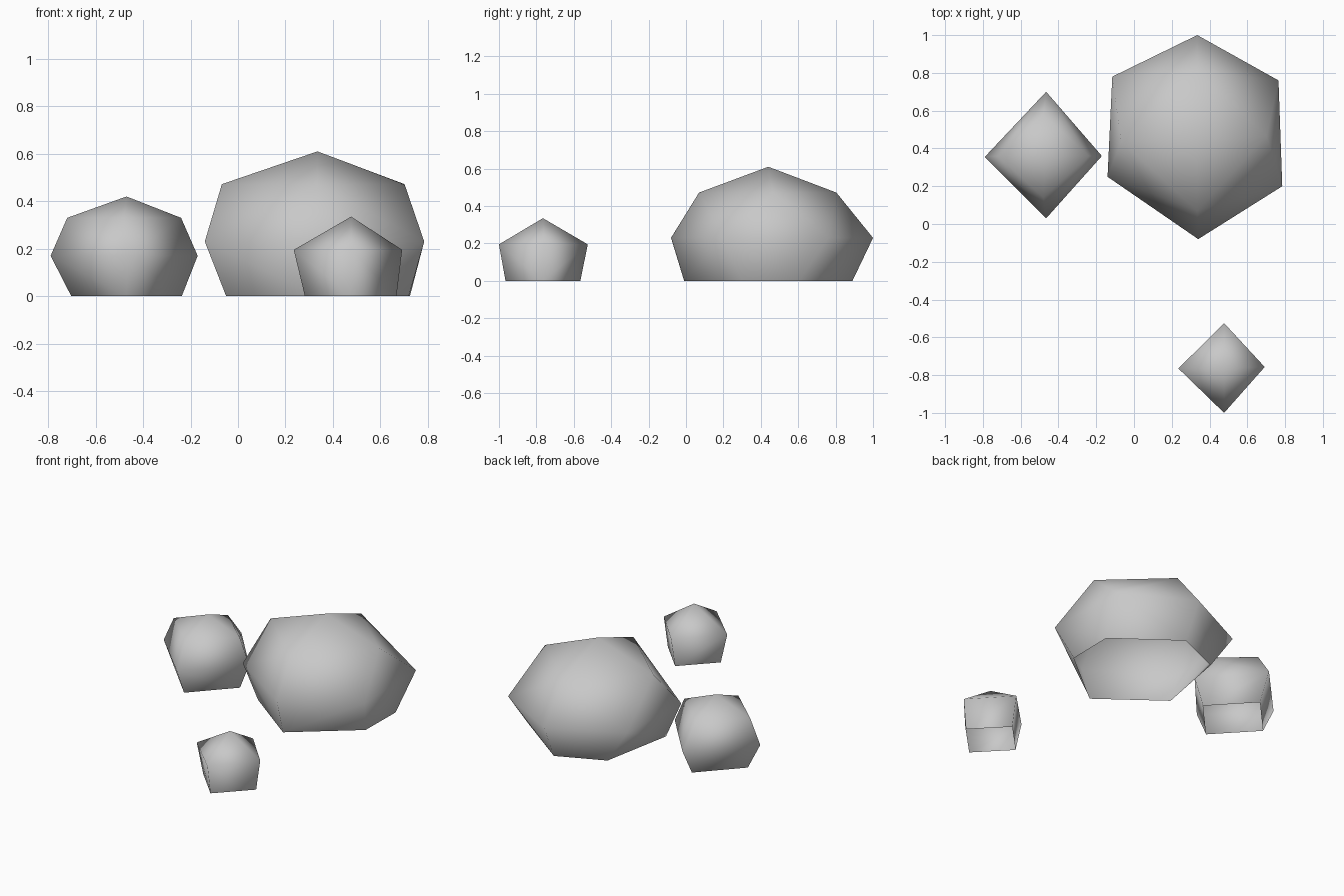
import bpy
import bmesh

cube = bpy.data.objects.get("Cube")
if cube:
    bpy.data.objects.remove(cube, do_unlink=True)

stone = bpy.data.materials.new("stone grey")
stone.use_nodes = True
colour = (0.58, 0.58, 0.58, 1)
stone.diffuse_color = colour
stone.node_tree.nodes["Principled BSDF"].inputs["Base Color"].default_value = colour


def diamond(cx, cy, rx, ry):
    """Four points around a centre."""
    return [(cx + rx, cy), (cx, cy + ry), (cx - rx, cy), (cx, cy - ry)]


def boulder(name, peak, *rings):
    """Smooth faceted shell, open underneath; rings are (height, points) from the ground up."""
    bm = bmesh.new()
    bm.verts.new(peak)
    for z, points in rings:
        for x, y in points:
            bm.verts.new((x, y, z))
    bmesh.ops.convex_hull(bm, input=bm.verts)
    bmesh.ops.recalc_face_normals(bm, faces=bm.faces)
    # Open the underside
    under = [f for f in bm.faces if all(v.co.z < 0.001 for v in f.verts)]
    bmesh.ops.delete(bm, geom=under, context='FACES')
    for f in bm.faces:
        f.smooth = True
    mesh = bpy.data.meshes.new(name)
    bm.to_mesh(mesh)
    bm.free()
    mesh.materials.append(stone)
    bpy.context.collection.objects.link(bpy.data.objects.new(name, mesh))


# Large six-sided boulder: foot, girth, shoulder
boulder("large_boulder", (0.335, 0.44, 0.61),
        (0, [(0.34, 0.89), (0.725, 0.605), (0.72, 0.30), (0.335, -0.01), (-0.05, 0.28), (0.04, 0.76)]),
        (0.23, [(0.335, 1.0), (0.765, 0.76), (0.785, 0.20), (0.34, -0.08), (-0.14, 0.25), (-0.115, 0.78)]),
        (0.472, [(0.702, 0.465), (0.335, 0.804), (-0.068, 0.437), (0.335, 0.07)]))

# Medium four-sided boulder: foot, girth, shoulder
boulder("medium_boulder", (-0.47, 0.36, 0.42),
        (0, diamond(-0.47, 0.36, 0.233, 0.25)),
        (0.17, [(-0.465, 0.70), (-0.17, 0.36), (-0.465, 0.03), (-0.79, 0.355)]),
        (0.33, diamond(-0.48, 0.36, 0.24, 0.22)))

# Small four-sided boulder with a plain pointed top
boulder("small_boulder", (0.477, -0.765, 0.335),
        (0, diamond(0.475, -0.765, 0.193, 0.2)),
        (0.195, [(0.477, -0.525), (0.692, -0.757), (0.477, -1.0), (0.235, -0.765)]))
